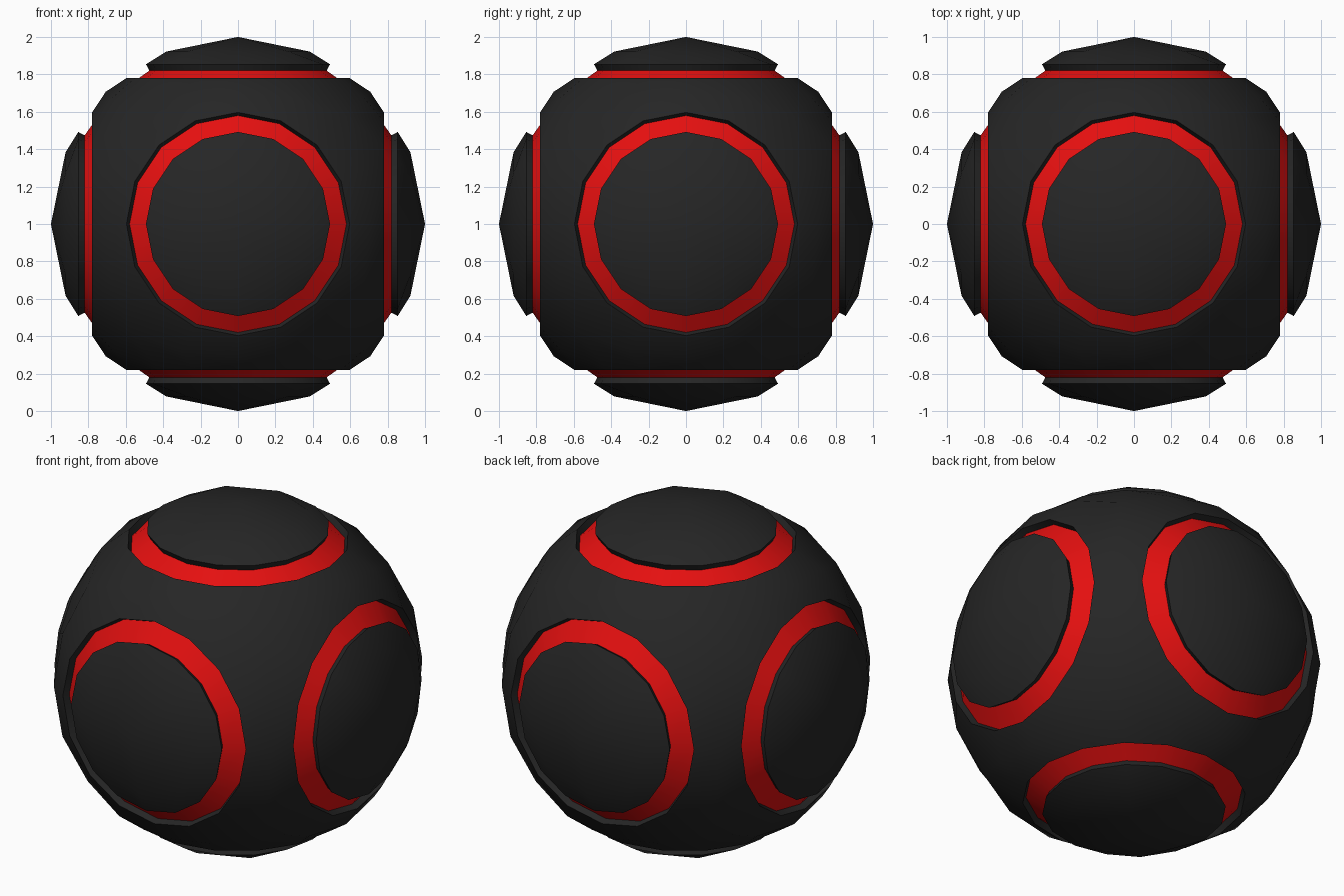
import bpy, bmesh, math
from mathutils import Vector

cube = bpy.data.objects.get("Cube")
if cube:
    bpy.data.objects.remove(cube, do_unlink=True)

CENTRE = Vector((0, 0, 1))
SIDES = 16


def make_material(name, colour):
    mat = bpy.data.materials.new(name)
    mat.use_nodes = True
    mat.diffuse_color = colour
    bsdf = mat.node_tree.nodes["Principled BSDF"]
    bsdf.inputs["Base Color"].default_value = colour
    bsdf.inputs["Roughness"].default_value = 0.6
    return mat


black = make_material("charcoal black", (0.019, 0.019, 0.019, 1))
red = make_material("bright red", (0.78, 0.005, 0.005, 1))


def ring(radius, height, count=SIDES):
    """Circle of points around +z."""
    step = math.tau / count
    return [Vector((radius * math.cos(i * step), radius * math.sin(i * step), height))
            for i in range(count)]


def cube_border():
    """Border of one sixth of the ball, where it meets its neighbours."""
    points = []
    for i in range(4):
        a = math.radians(90 * i)
        mid = Vector((math.cos(a), math.sin(a), 1)).normalized()
        side = Vector((-math.sin(a), math.cos(a), 0))
        corner = Vector((math.cos(a), math.sin(a), 1)) + side
        before = (corner - 2 * side).normalized()
        corner.normalize()
        points += [mid, (mid + corner).normalized(), corner,
                   (corner + (Vector((-math.sin(a), math.cos(a), 1)).normalized())).normalized()]
    return points


def add_bands(bm, rings, turn):
    """Bridge successive rings, working outward from the axis."""
    loops = [[bm.verts.new(turn @ p) for p in r] for r in rings]
    for inner, outer in zip(loops, loops[1:]):
        for j in range(SIDES):
            k = (j + 1) % SIDES
            bm.faces.new((inner[j], outer[j], outer[k], inner[k]))
    return loops


def finish(name, bm, material):
    bmesh.ops.remove_doubles(bm, verts=bm.verts[:], dist=0.0005)
    mesh = bpy.data.meshes.new(name)
    bm.to_mesh(mesh)
    bm.free()
    mesh.materials.append(material)
    obj = bpy.data.objects.new(name, mesh)
    obj.location = CENTRE
    bpy.context.collection.objects.link(obj)
    bpy.ops.object.select_all(action='DESELECT')
    obj.select_set(True)
    bpy.context.view_layer.objects.active = obj
    bpy.ops.object.shade_smooth_by_angle(angle=math.radians(35))


# Profile rings shared by the parts
cap_rim = ring(0.492, 0.854)
cap_foot = ring(0.474, 0.82)
groove_edge = ring(0.58, 0.745)
shell_rim = ring(0.597, 0.78)

directions = {
    "left": Vector((1, 0, 0)), "right": Vector((-1, 0, 0)),
    "front": Vector((0, -1, 0)), "back": Vector((0, 1, 0)),
    "top": Vector((0, 0, 1)), "bottom": Vector((0, 0, -1)),
}

shell = bmesh.new()
for side, axis in directions.items():
    turn = axis.to_track_quat('Z', 'Y')

    # Outer shell with the wall of the round opening
    add_bands(shell, [groove_edge, shell_rim, cube_border()], turn)

    # Red groove floor
    bm = bmesh.new()
    add_bands(bm, [cap_foot, groove_edge], turn)
    finish(side + "_groove", bm, red)

    # Domed cap: four centre quads, then quads out to the rim
    bm = bmesh.new()
    rim = add_bands(bm, [cap_rim, cap_foot], turn)[0]
    tip = bm.verts.new(turn @ Vector((0, 0, 1)))
    mid = [bm.verts.new(turn @ p) for p in ring(0.383, 0.922, 8)]
    for q in range(4):
        a, d, b = mid[2 * q], mid[2 * q + 1], mid[(2 * q + 2) % 8]
        r = [rim[(4 * q + i) % SIDES] for i in range(5)]
        bm.faces.new((tip, a, d, b))
        bm.faces.new((a, r[0], r[1], d))
        bm.faces.new((d, r[1], r[2], r[3]))
        bm.faces.new((d, r[3], r[4], b))
    finish(side + "_cap", bm, black)

finish("ball_shell", shell, black)
